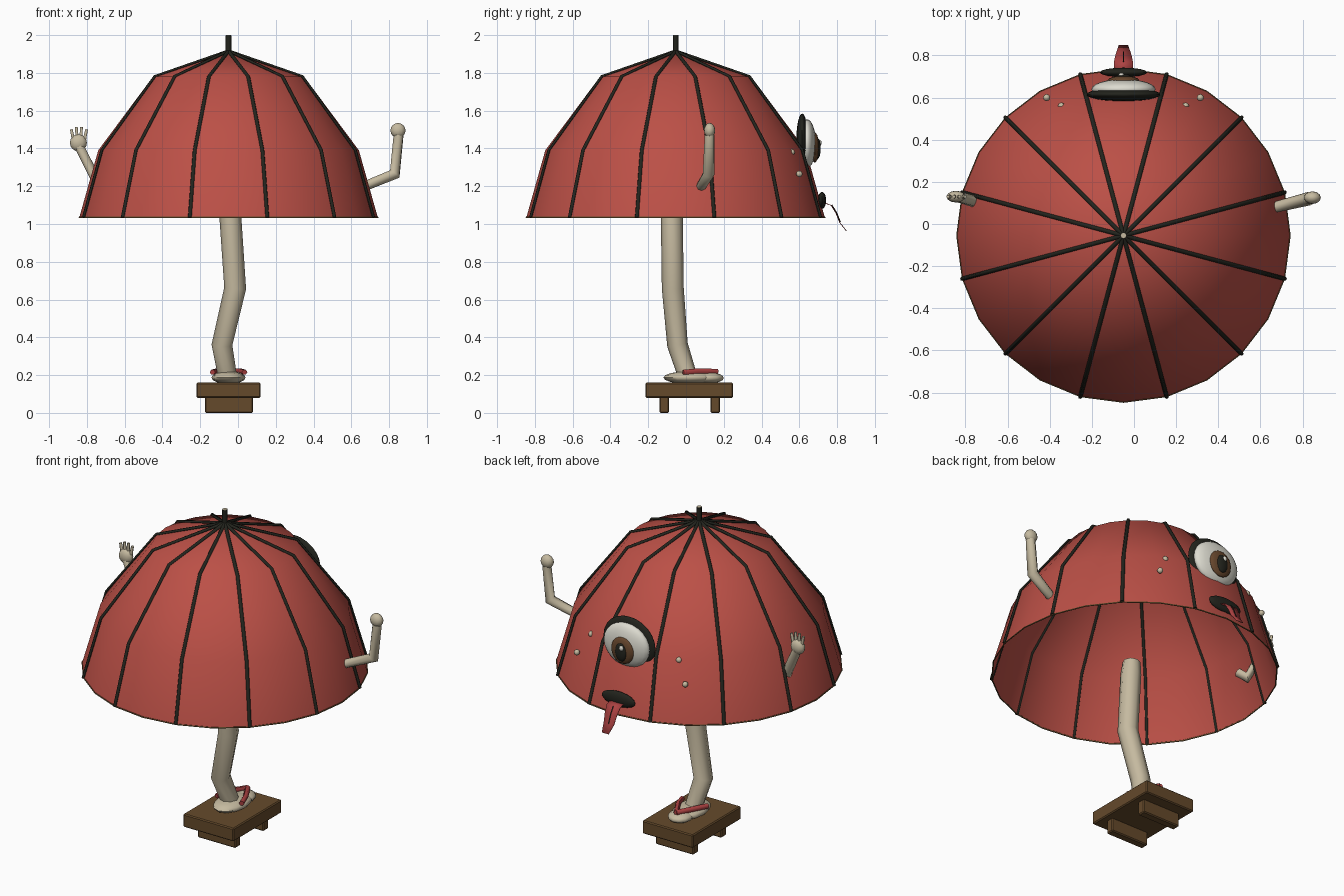
import bpy, bmesh
from math import pi, sin, cos, radians
from mathutils import Vector

if "Cube" in bpy.data.objects:
    bpy.data.objects.remove(bpy.data.objects["Cube"])


def material(name, r, g, b):
    m = bpy.data.materials.new(name)
    m.use_nodes = True
    m.diffuse_color = (r, g, b, 1)
    shader = m.node_tree.nodes["Principled BSDF"]
    shader.inputs["Base Color"].default_value = (r, g, b, 1)
    shader.inputs["Roughness"].default_value = 0.8
    return m


RED = material("paper red", 0.5, 0.08, 0.062)
STRAP = material("strap red", 0.42, 0.055, 0.055)
SKIN = material("skin beige", 0.56, 0.49, 0.35)
WOOD = material("wood brown", 0.13, 0.068, 0.024)
BLACK = material("rib black", 0.016, 0.017, 0.012)
WHITE = material("eye white", 0.72, 0.71, 0.63)
IRIS = material("iris brown", 0.13, 0.06, 0.025)

CX, CY = -0.05, -0.055          # umbrella axis
PROFILE = [(0.4, 1.78), (0.69, 1.39), (0.79, 1.035)]


def finish(ob, mat, angle=60):
    ob.data.materials.append(mat)
    bpy.ops.object.select_all(action="DESELECT")
    ob.select_set(True)
    bpy.context.view_layer.objects.active = ob
    if angle:
        bpy.ops.object.shade_smooth_by_angle(angle=radians(angle))
    return ob


def from_bmesh(name, bm, mat, angle=60):
    bmesh.ops.recalc_face_normals(bm, faces=bm.faces)
    me = bpy.data.meshes.new(name)
    bm.to_mesh(me)
    bm.free()
    ob = bpy.data.objects.new(name, me)
    bpy.context.collection.objects.link(ob)
    return finish(ob, mat, angle)


def ball(name, loc, size, mat, segs=16, rings=10):
    bm = bmesh.new()
    bmesh.ops.create_uvsphere(bm, u_segments=segs, v_segments=rings, radius=1)
    bmesh.ops.scale(bm, vec=size, verts=bm.verts)
    bmesh.ops.translate(bm, vec=loc, verts=bm.verts)
    return from_bmesh(name, bm, mat)


def box(name, lo, hi, mat, bevel=0.006):
    lo, hi = Vector(lo), Vector(hi)
    bm = bmesh.new()
    bmesh.ops.create_cube(bm, size=1)
    bmesh.ops.scale(bm, vec=hi - lo, verts=bm.verts)
    bmesh.ops.translate(bm, vec=(lo + hi) / 2, verts=bm.verts)
    bmesh.ops.bevel(bm, geom=bm.edges[:], offset=bevel, segments=1, affect="EDGES")
    return from_bmesh(name, bm, mat, 30)


def tube(name, points, radii, mat, res=2, cyclic=False):
    """Swept round bar along a polyline, one radius per point."""
    cu = bpy.data.curves.new(name, "CURVE")
    cu.dimensions = "3D"
    cu.bevel_depth = 1
    cu.bevel_resolution = res
    cu.use_fill_caps = True
    sp = cu.splines.new("POLY")
    sp.points.add(len(points) - 1)
    for p, co, r in zip(sp.points, points, radii):
        p.co = (*co, 1)
        p.radius = r
    sp.use_cyclic_u = cyclic
    ob = bpy.data.objects.new(name, cu)
    bpy.context.collection.objects.link(ob)
    bpy.ops.object.select_all(action="DESELECT")
    ob.select_set(True)
    bpy.context.view_layer.objects.active = ob
    bpy.ops.object.convert(target="MESH")
    return finish(bpy.context.object, mat)


def polar(r, a, z):
    return (CX + r * cos(a), CY + r * sin(a), z)


# Canopy shell
SIDES = 24
bm = bmesh.new()
apex = bm.verts.new((CX, CY, 1.91))
rings = [[bm.verts.new(polar(r, 2 * pi * i / SIDES, z)) for i in range(SIDES)]
         for r, z in PROFILE]
for i in range(SIDES):
    j = (i + 1) % SIDES
    bm.faces.new((apex, rings[0][i], rings[0][j]))
    for a, b in zip(rings, rings[1:]):
        bm.faces.new((a[i], b[i], b[j], a[j]))
from_bmesh("canopy", bm, RED)

# Ribs, rim wire and tip
for k in range(12):
    a = radians(15 + 30 * k)
    path = [(CX, CY, 1.915)] + [polar(r + 0.003, a, z) for r, z in PROFILE]
    tube(f"rib_{k + 1}", path, [0.01] * 4, BLACK, 1)
rim = [polar(0.79, 2 * pi * i / SIDES, 1.035) for i in range(SIDES)]
tube("rim_wire", rim, [0.004] * SIDES, WOOD, 1, True)
tube("pole_tip", [(CX, CY, 1.88), (CX, CY, 1.998)], [0.015] * 2, BLACK)
tube("pole_tip_cap", [(CX, CY, 1.996), (CX, CY, 2.0)], [0.014] * 2, SKIN)

# Leg and foot
tube("leg", [(-0.045, -0.075, 1.11), (-0.04, -0.075, 1.03), (-0.015, -0.07, 0.66),
             (-0.085, -0.045, 0.36), (-0.055, 0.01, 0.19)],
     [0.05, 0.058, 0.058, 0.055, 0.05], SKIN)
ball("foot", (CX, 0.02, 0.187), (0.09, 0.14, 0.034), SKIN, 12, 8)
ball("toes", (CX, 0.12, 0.185), (0.07, 0.08, 0.03), SKIN, 12, 8)

# Wooden sandal
box("sandal_board", (-0.22, -0.215, 0.08), (0.12, 0.25, 0.16), WOOD)
for name, y in (("rear", -0.14), ("front", 0.13)):
    box(f"sandal_tooth_{name}", (-0.175, y, 0), (0.08, y + 0.05, 0.085), WOOD)
for name, s in (("left", 1), ("right", -1)):
    tube(f"sandal_strap_{name}",
         [(CX + s * 0.085, -0.015, 0.215), (CX + s * 0.06, 0.06, 0.222), (CX, 0.165, 0.22)],
         [0.015] * 3, STRAP, 1)

# Left arm with closed hand
tube("left_arm", [(0.67, 0.08, 1.2), (0.83, 0.12, 1.265), (0.85, 0.125, 1.47)],
     [0.026, 0.032, 0.027], SKIN)
ball("left_hand", (0.847, 0.125, 1.495), (0.04, 0.03, 0.04), SKIN, 12, 8)

# Right arm with open hand and fingers
tube("right_arm", [(-0.7, 0.06, 1.23), (-0.73, 0.1, 1.19), (-0.84, 0.13, 1.41)],
     [0.026, 0.032, 0.026], SKIN)
ball("right_palm", (-0.845, 0.13, 1.43), (0.045, 0.028, 0.045), SKIN, 12, 8)
for k in range(4):
    t = k - 1.5
    tube(f"right_finger_{k + 1}",
         [(-0.842 + t * 0.02, 0.13, 1.45), (-0.842 + t * 0.027, 0.13, 1.515 - 0.006 * t * t)],
         [0.01, 0.008], SKIN, 1)

# Eye, as nested flattened balls
ball("eye_rim", (CX, 0.615, 1.43), (0.175, 0.032, 0.155), BLACK, 24, 12)
ball("eye_white", (CX, 0.64, 1.425), (0.152, 0.048, 0.13), WHITE, 24, 12)
ball("iris", (CX, 0.682, 1.405), (0.075, 0.022, 0.08), IRIS)
ball("pupil", (CX, 0.697, 1.4), (0.038, 0.016, 0.055), BLACK)
ball("eye_glint", (CX - 0.01, 0.708, 1.43), (0.014, 0.01, 0.016), WHITE, 8, 6)

# Mouth
ball("mouth", (CX, 0.72, 1.125), (0.113, 0.022, 0.045), BLACK)

# Tongue ribbon with a centre groove line
TONGUE = [(0.73, 1.115, 0.045), (0.77, 1.1, 0.045), (0.795, 1.06, 0.04),
          (0.815, 1.01, 0.034), (0.85, 0.965, 0.022)]
bm = bmesh.new()
rows = [[bm.verts.new((CX + s * w, y, z)) for s in (-1, 1)] for y, z, w in TONGUE]
for a, b in zip(rows, rows[1:]):
    bm.faces.new((a[0], a[1], b[1], b[0]))
tongue = from_bmesh("tongue", bm, STRAP)
tongue.modifiers.new("thickness", "SOLIDIFY").thickness = 0.004
tube("tongue_groove", [(CX, y + 0.002, z + 0.001) for y, z, w in TONGUE[1:4]],
     [0.003] * 3, BLACK, 1)

# Cheek warts on both sides of the eye
for name, s in (("left", 1), ("right", -1)):
    ball(f"{name}_upper_wart", (CX + s * 0.295, 0.56, 1.38), (0.017,) * 3, SKIN, 8, 6)
    ball(f"{name}_lower_wart", (CX + s * 0.365, 0.6, 1.265), (0.017,) * 3, SKIN, 8, 6)
